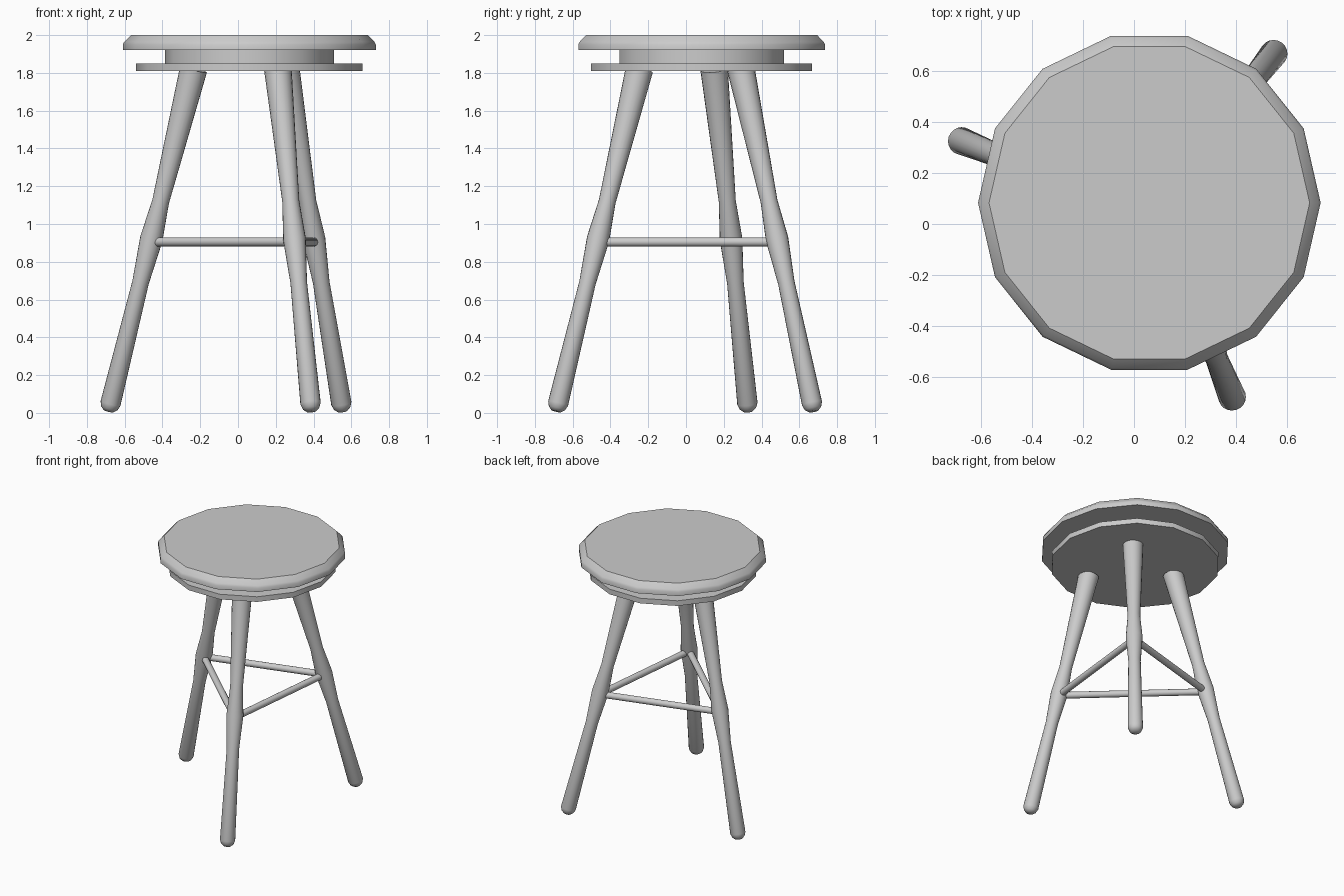
import bpy, bmesh, math
from mathutils import Vector

if "Cube" in bpy.data.objects:
    bpy.data.objects.remove(bpy.data.objects["Cube"])


def lathe(name, profile, sides, start, end, smooth):
    """Revolve (distance, radius) pairs around the axis start -> end."""
    start, end = Vector(start), Vector(end)
    axis = (end - start).normalized()
    rot = Vector((0, 0, 1)).rotation_difference(axis)
    bm = bmesh.new()
    rings = []
    for d, r in profile:
        ring = []
        for i in range(sides):
            a = 2 * math.pi * i / sides
            p = Vector((r * math.cos(a), r * math.sin(a), d))
            ring.append(bm.verts.new(start + rot @ p))
        rings.append(ring)
    for lo, hi in zip(rings, rings[1:]):
        for i in range(sides):
            j = (i + 1) % sides
            bm.faces.new((lo[i], lo[j], hi[j], hi[i]))
    bm.faces.new(rings[0][::-1])
    bm.faces.new(rings[-1])
    mesh = bpy.data.meshes.new(name)
    bm.to_mesh(mesh)
    bm.free()
    obj = bpy.data.objects.new(name, mesh)
    bpy.context.collection.objects.link(obj)
    bpy.ops.object.select_all(action='DESELECT')
    obj.select_set(True)
    bpy.context.view_layer.objects.active = obj
    bpy.ops.object.shade_smooth_by_angle(angle=math.radians(smooth))
    return obj


# Seat, swivel hub and base plate: stacked 14-sided discs
CX, CY = 0.06, 0.083


def disc(name, profile):
    lathe(name, profile, 14, (CX, CY, 0), (CX, CY, 1), 35)


disc("seat", [(1.92, 0.67), (1.95, 0.67), (1.965, 0.662), (2.0, 0.627)])
disc("swivel_hub", [(1.85, 0.447), (1.92, 0.447)])
disc("base_plate", [(1.81, 0.60), (1.85, 0.60)])

# Splayed turned legs: axis points at z = 0.05 and z = 1.81
FOOT_Z, TOP_Z, BAR_Z = 0.05, 1.81, 0.905
LEGS = {
    "left_leg": ((-0.675, 0.325), (-0.238, 0.15)),
    "front_leg": ((0.384, -0.677), (0.212, -0.249)),
    "back_leg": ((0.547, 0.667), (0.255, 0.293)),
}
# Height along the leg and its radius there
LEG_PROFILE = [(0.008, 0.025), (0.024, 0.044), (0.05, 0.054), (0.69, 0.044),
               (0.92, 0.060), (1.12, 0.045), (1.82, 0.073)]

joints = []
for name, (foot, top) in LEGS.items():
    a, b = Vector((*foot, FOOT_Z)), Vector((*top, TOP_Z))
    stretch = (b - a).length / (TOP_Z - FOOT_Z)
    profile = [((z - FOOT_Z) * stretch, r) for z, r in LEG_PROFILE]
    lathe(name, profile, 20, a, b, 60)
    joints.append(a.lerp(b, (BAR_Z - FOOT_Z) / (TOP_Z - FOOT_Z)))

# Stretcher bars joining the legs
for i, name in enumerate(("left_stretcher", "right_stretcher", "back_stretcher")):
    a, b = joints[i], joints[(i + 1) % 3]
    lathe(name, [(0, 0.024), ((b - a).length, 0.024)], 16, a, b, 40)
